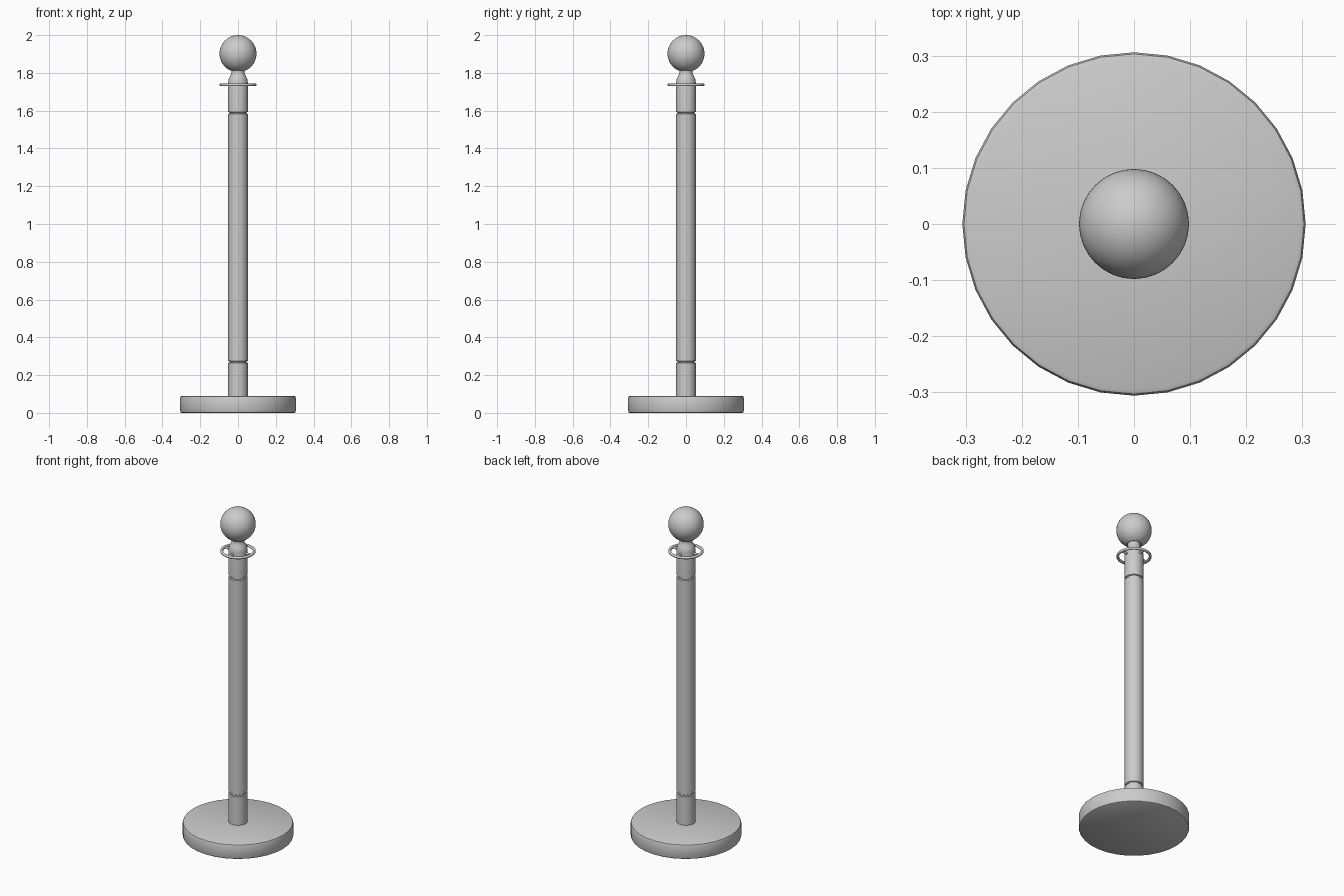
import bpy, bmesh, math

if "Cube" in bpy.data.objects:
    bpy.data.objects.remove(bpy.data.objects["Cube"])


def lathe(name, profile, sides=32, angle=35):
    """Revolve a (radius, z) profile around the z axis."""
    bm = bmesh.new()
    verts = [bm.verts.new((r, 0, z)) for r, z in profile]
    edges = [bm.edges.new(pair) for pair in zip(verts, verts[1:])]
    bmesh.ops.spin(bm, geom=verts + edges, cent=(0, 0, 0), axis=(0, 0, 1),
                   angle=2 * math.pi, steps=sides, use_duplicate=False)
    bmesh.ops.remove_doubles(bm, verts=bm.verts, dist=1e-5)
    bmesh.ops.recalc_face_normals(bm, faces=bm.faces)
    mesh = bpy.data.meshes.new(name)
    bm.to_mesh(mesh)
    bm.free()
    obj = bpy.data.objects.new(name, mesh)
    bpy.context.collection.objects.link(obj)
    smooth(obj, angle)
    return obj


def smooth(obj, angle=35):
    bpy.ops.object.select_all(action='DESELECT')
    obj.select_set(True)
    bpy.context.view_layer.objects.active = obj
    bpy.ops.object.shade_smooth_by_angle(angle=math.radians(angle))


# Heavy round base with softened rims
lathe("base", [(0, 0), (0.298, 0), (0.303, 0.003), (0.306, 0.01), (0.306, 0.08),
               (0.303, 0.087), (0.296, 0.09), (0, 0.09)])

# Pole with two turned grooves
R = 0.052
pole = [(0, 0.085), (R, 0.085)]
for z in (0.27, 1.588):
    pole += [(R, z - 0.006), (R - 0.006, z - 0.003), (R - 0.006, z + 0.003), (R, z + 0.006)]
pole += [(R, 1.75), (0.049, 1.768), (0.044, 1.778)]

# Curved neck flowing into the ball finial
pole += [(0.037, 1.79), (0.034, 1.803), (0.036, 1.815)]
ball_r, ball_z = 0.098, 1.902
for i in range(21):
    a = math.radians(-65 + 155 * i / 20)
    pole.append((max(0, ball_r * math.cos(a)) if i < 20 else 0, ball_z + ball_r * math.sin(a)))
lathe("post_and_ball", pole, angle=45)

# Rope ring around the collar
bpy.ops.mesh.primitive_torus_add(major_segments=32, minor_segments=10, major_radius=0.09,
                                 minor_radius=0.008, location=(0, 0, 1.737))
ring = bpy.context.object
ring.name = "rope_ring"
smooth(ring, 60)

# Four short spokes holding the ring to the post
for i in range(4):
    a = i * math.pi / 2
    bpy.ops.mesh.primitive_cylinder_add(vertices=10, radius=0.007, depth=0.044,
                                        location=(0.07 * math.cos(a), 0.07 * math.sin(a), 1.737),
                                        rotation=(0, math.pi / 2, a))
    spoke = bpy.context.object
    spoke.name = f"ring_spoke_{i + 1}"
    smooth(spoke, 60)
